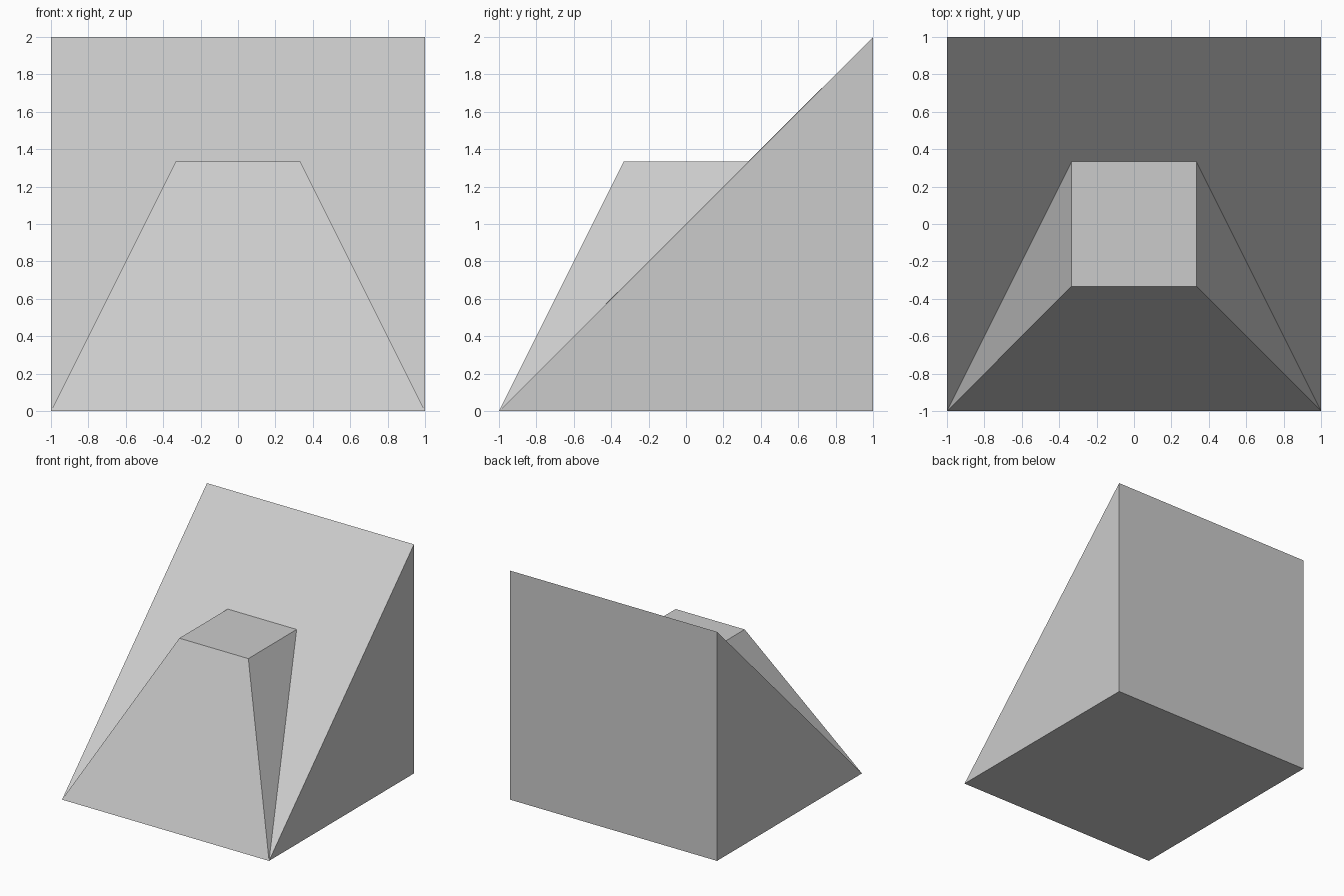
import bpy, bmesh, math

if "Cube" in bpy.data.objects:
    bpy.data.objects.remove(bpy.data.objects["Cube"])

T = 1 / 3        # half width of the step top
H = 4 / 3        # height of the step top

# Right-hand outline: front corner, back base, back top, step back, step front
outline = [(1, -1, 0), (1, 1, 0), (1, 1, 2), (T, T, H), (T, -T, H)]

bm = bmesh.new()
right = [bm.verts.new(p) for p in outline]
left = [bm.verts.new((-x, y, z)) for x, y, z in outline]
n = len(outline)

# Bottom, back, slope, step top and step front span the two outlines
for i in range(n):
    j = (i + 1) % n
    bm.faces.new((right[i], right[j], left[j], left[i]))

# Each side fans out from its front corner
for side in (right, left):
    for i in range(1, n - 1):
        bm.faces.new((side[0], side[i], side[i + 1]))

# Merge the slope into one flat face around the step
bmesh.ops.recalc_face_normals(bm, faces=bm.faces)
bmesh.ops.dissolve_limit(bm, angle_limit=math.radians(1),
                         verts=bm.verts, edges=bm.edges)
bmesh.ops.recalc_face_normals(bm, faces=bm.faces)

mesh = bpy.data.meshes.new("stepped_wedge")
bm.to_mesh(mesh)
bm.free()
bpy.context.collection.objects.link(bpy.data.objects.new("stepped_wedge", mesh))
